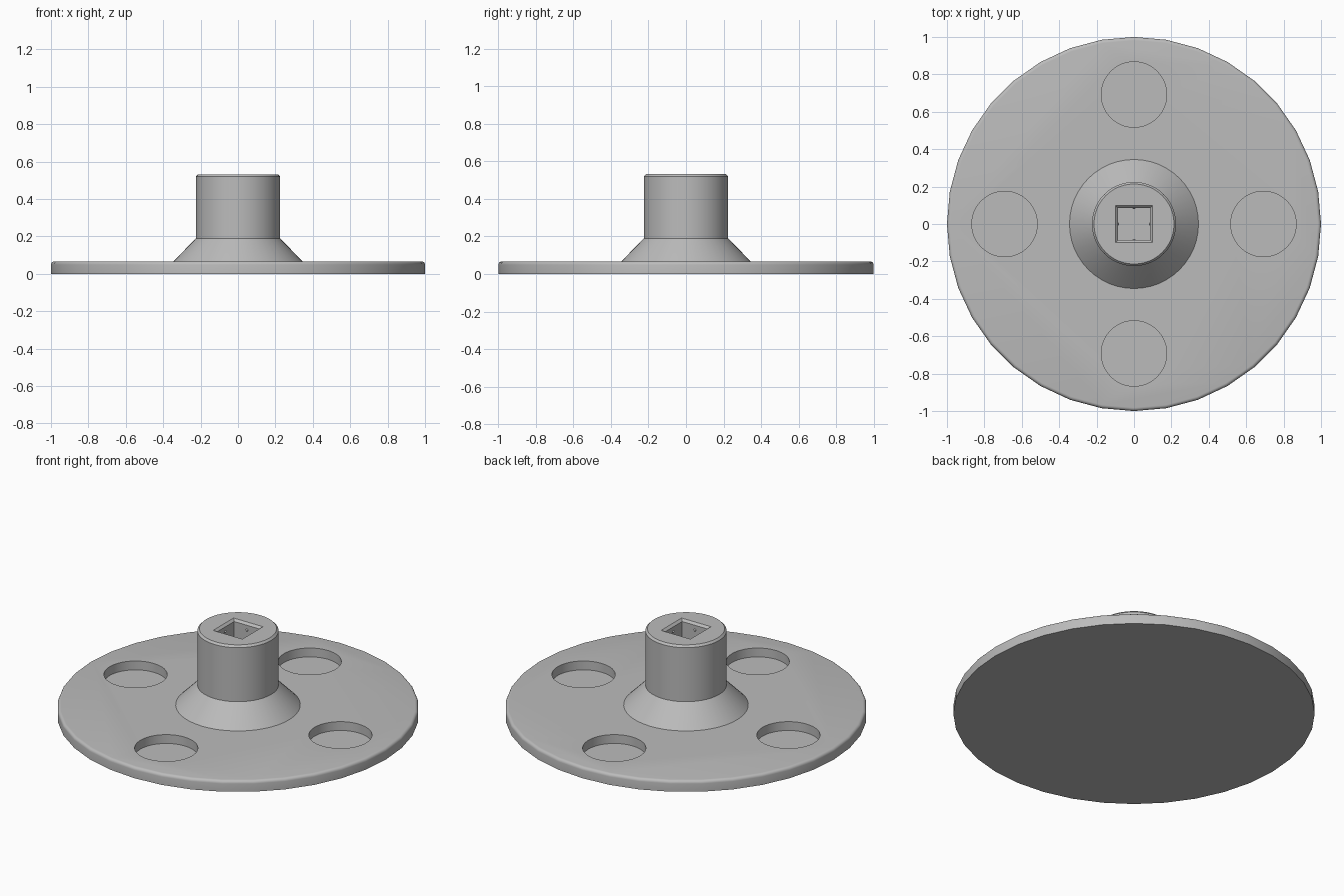
import bpy, bmesh, math
from mathutils import Matrix

if "Cube" in bpy.data.objects:
    bpy.data.objects.remove(bpy.data.objects["Cube"], do_unlink=True)

grey = bpy.data.materials.new("plain grey")
grey.use_nodes = True
colour = (0.5, 0.5, 0.5, 1)
grey.diffuse_color = colour
grey.node_tree.nodes["Principled BSDF"].inputs["Base Color"].default_value = colour


def make(name, bm):
    bmesh.ops.recalc_face_normals(bm, faces=bm.faces)
    mesh = bpy.data.meshes.new(name)
    bm.to_mesh(mesh)
    bm.free()
    mesh.materials.append(grey)
    obj = bpy.data.objects.new(name, mesh)
    bpy.context.collection.objects.link(obj)
    return obj


def stack(name, profile, sides, turn=0.0, centre=(0, 0)):
    """Closed solid made of regular polygon rings at each (radius, height)."""
    bm = bmesh.new()
    rings = []
    for r, z in profile:
        angles = [turn + math.tau * i / sides for i in range(sides)]
        rings.append([bm.verts.new((centre[0] + r * math.cos(a),
                                    centre[1] + r * math.sin(a), z)) for a in angles])
    for low, high in zip(rings, rings[1:]):
        for i in range(sides):
            j = (i + 1) % sides
            bm.faces.new((low[i], low[j], high[j], high[i]))
    bm.faces.new(rings[0])
    bm.faces.new(rings[-1])
    return make(name, bm)


def cut(target, cutter):
    mod = target.modifiers.new(cutter.name, "BOOLEAN")
    mod.operation = "DIFFERENCE"
    mod.solver = "EXACT"
    mod.object = cutter
    bpy.context.view_layer.objects.active = target
    bpy.ops.object.modifier_apply(modifier=mod.name)
    bpy.data.objects.remove(cutter, do_unlink=True)


def smooth(obj, degrees):
    bpy.ops.object.select_all(action="DESELECT")
    obj.select_set(True)
    bpy.context.view_layer.objects.active = obj
    bpy.ops.object.shade_smooth_by_angle(angle=math.radians(degrees))


# Round base plate with a rounded upper rim
TOP, FILLET = 0.067, 0.018
rim = [(1 - FILLET + FILLET * math.cos(a), TOP - FILLET + FILLET * math.sin(a))
       for a in (math.pi / 2 * i / 4 for i in range(5))]
base = stack("base_plate", [(1, 0)] + rim, 36)

# Four blind round pockets
for i in range(4):
    a = math.pi / 2 * i
    spot = (0.692 * math.cos(a), 0.692 * math.sin(a))
    cut(base, stack("pocket_cutter", [(0.175, 0.013), (0.175, 0.2)], 48, 0, spot))
smooth(base, 30)

# Hub: flared foot, straight post, small chamfer on top
hub = stack("hub", [(0.365, 0.045), (0.345, TOP), (0.225, 0.19),
                    (0.225, 0.52), (0.214, 0.532)], 48)

# Square drive socket with a bevelled mouth
diag = math.sqrt(2)
cut(hub, stack("socket_cutter", [(0.086 * diag, 0.33), (0.086 * diag, 0.519),
                                 (0.099 * diag, 0.532), (0.119 * diag, 0.552)],
               4, math.pi / 4))
smooth(hub, 30)

# Tiny detent bumps on the socket walls
bm = bmesh.new()
for i in range(4):
    a = math.pi / 2 * i
    place = Matrix.Translation((0.088 * math.cos(a), 0.088 * math.sin(a), 0.49))
    bmesh.ops.create_uvsphere(bm, u_segments=12, v_segments=8, radius=0.008, matrix=place)
smooth(make("socket_detents", bm), 60)
